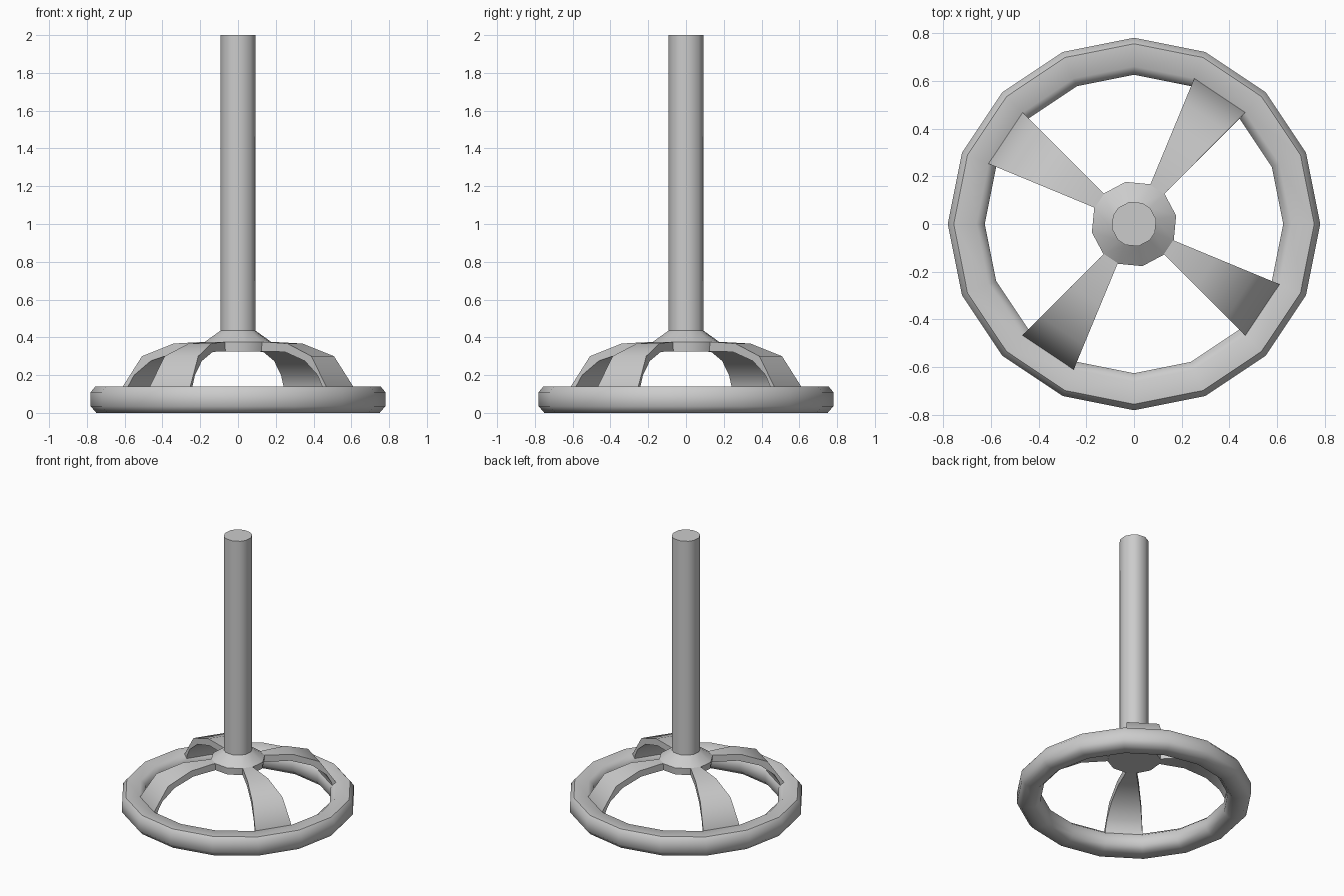
import bpy, bmesh
from math import cos, sin, radians

if "Cube" in bpy.data.objects:
    bpy.data.objects.remove(bpy.data.objects["Cube"])


def sweep(name, section, angles, closed_ring, smooth=50, cap_section=False, cap_ends=False):
    """Sweep (radius, z) points around z through the listed angles."""
    bm = bmesh.new()
    rows = [[bm.verts.new((r * cos(radians(a)), r * sin(radians(a)), z)) for r, z in section]
            for a in angles]
    n, m = len(angles), len(section)
    for i in range(n if closed_ring else n - 1):
        a, b = rows[i], rows[(i + 1) % n]
        for j in range(m - 1 if cap_ends else m):
            k = (j + 1) % m
            bm.faces.new((a[j], b[j], b[k], a[k]))
    if cap_ends:
        bm.faces.new([row[0] for row in rows])
        bm.faces.new([row[-1] for row in rows])
    if cap_section:
        bm.faces.new(rows[0])
        bm.faces.new(rows[-1])
    bmesh.ops.recalc_face_normals(bm, faces=bm.faces)
    mesh = bpy.data.meshes.new(name)
    bm.to_mesh(mesh)
    bm.free()
    obj = bpy.data.objects.new(name, mesh)
    bpy.context.collection.objects.link(obj)
    bpy.ops.object.select_all(action='DESELECT')
    obj.select_set(True)
    bpy.context.view_layer.objects.active = obj
    bpy.ops.object.shade_smooth_by_angle(angle=radians(smooth))
    return obj


# Sixteen-sided wheel rim with chamfered section
rim = [(0.75, 0), (0.78, 0.035), (0.78, 0.11), (0.755, 0.14),
       (0.66, 0.14), (0.625, 0.11), (0.625, 0.035), (0.66, 0)]
sweep("wheel_rim", rim, [i * 22.5 for i in range(16)], True)

# Shaft flaring into the hub, with edges lined up to the spokes
hub_angles = [a + 90 * k for k in range(4) for a in (11.25, 45, 67.5)]
shaft = [(0.175, 0.325), (0.18, 0.375), (0.095, 0.435), (0.095, 2.0)]
sweep("shaft_and_hub", shaft, hub_angles, True, cap_ends=True)

# Four curved spokes, widening outward from hub to rim
spoke = [(0.12, 0.378), (0.20, 0.376), (0.37, 0.367), (0.55, 0.30), (0.66, 0.14), (0.66, 0.11),
         (0.635, 0.11), (0.63, 0.14), (0.595, 0.20), (0.50, 0.275), (0.35, 0.323), (0.12, 0.327)]
for k in range(4):
    sweep(f"spoke_{k + 1}", spoke, [45 + 90 * k, 67.5 + 90 * k], False, cap_section=True)
